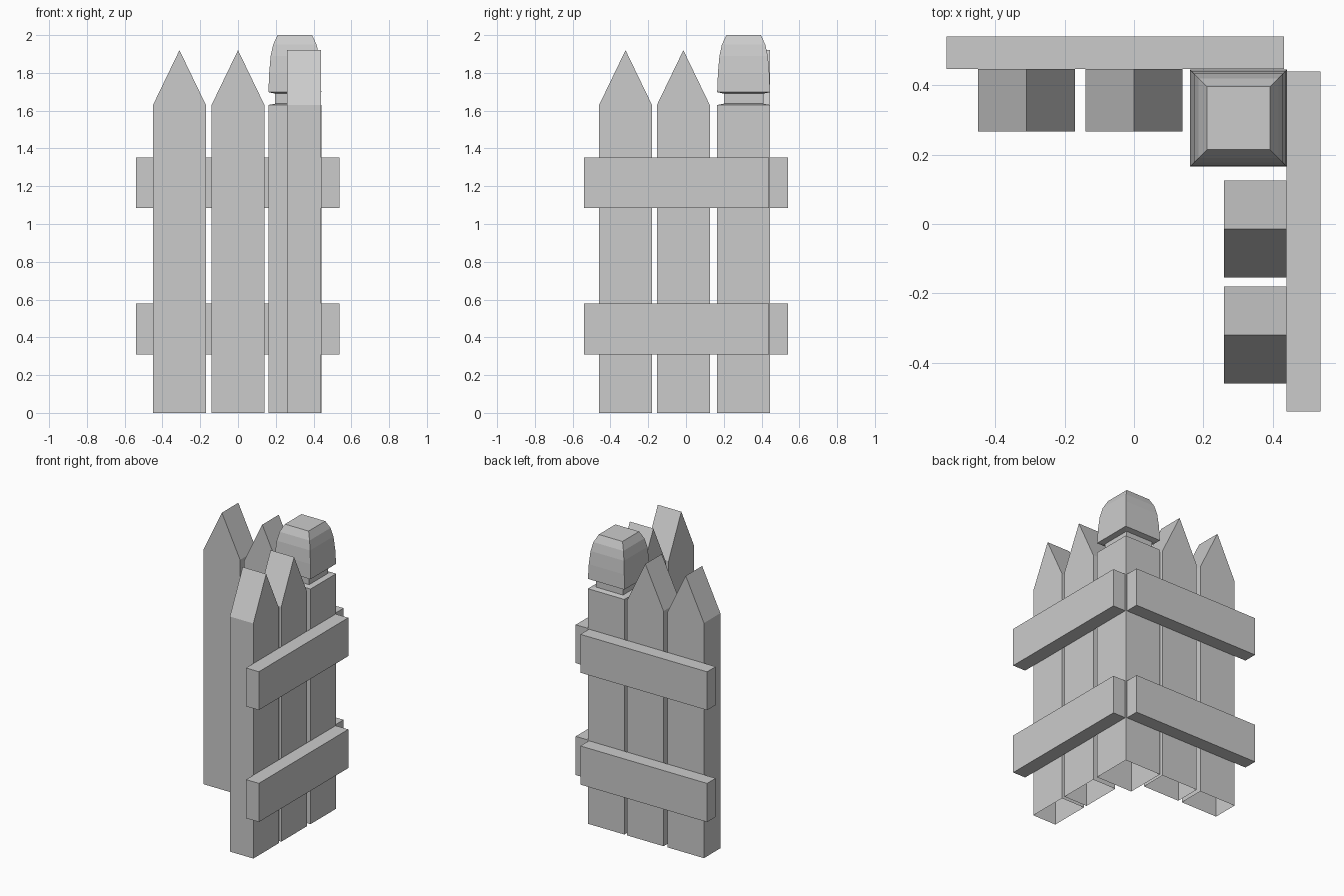
import bpy, bmesh
from mathutils import Vector

if "Cube" in bpy.data.objects:
    bpy.data.objects.remove(bpy.data.objects["Cube"])


def finish(name, bm, open_bottom=False):
    bmesh.ops.recalc_face_normals(bm, faces=bm.faces[:])
    if open_bottom:
        low = [f for f in bm.faces if all(v.co.z < 1e-5 for v in f.verts)]
        bmesh.ops.delete(bm, geom=low, context='FACES_ONLY')
    mesh = bpy.data.meshes.new(name)
    bm.to_mesh(mesh)
    bm.free()
    bpy.context.collection.objects.link(bpy.data.objects.new(name, mesh))


def rail(name, lo, hi):
    lo, hi = Vector(lo), Vector(hi)
    bm = bmesh.new()
    bmesh.ops.create_cube(bm, size=1)
    bmesh.ops.scale(bm, vec=hi - lo, verts=bm.verts)
    bmesh.ops.translate(bm, vec=(lo + hi) / 2, verts=bm.verts)
    finish(name, bm)


# Pointed board: the profile runs along x (back side) or y (right side)
def picket(name, centre, inner, outer, along_x):
    w = 0.14
    profile = [(-w, 0), (w, 0), (w, 1.63), (0, 1.92), (-w, 1.63)]
    bm = bmesh.new()
    pts = [(centre + u, inner, z) if along_x else (inner, centre + u, z)
           for u, z in profile]
    face = bm.faces.new([bm.verts.new(p) for p in pts])
    ext = bmesh.ops.extrude_face_region(bm, geom=[face], use_keep_orig=True)
    moved = [g for g in ext["geom"] if isinstance(g, bmesh.types.BMVert)]
    d = outer - inner
    bmesh.ops.translate(bm, vec=(0, d, 0) if along_x else (d, 0, 0), verts=moved)
    finish(name, bm, True)


# Square post lofted from (half width, height) rings
def post(name, cx, cy, rings):
    bm = bmesh.new()
    loops = [[bm.verts.new((cx + sx * h, cy + sy * h, z))
              for sx, sy in ((-1, -1), (1, -1), (1, 1), (-1, 1))] for h, z in rings]
    for a, b in zip(loops, loops[1:]):
        for i in range(4):
            j = (i + 1) % 4
            bm.faces.new((a[i], a[j], b[j], b[i]))
    bm.faces.new(loops[0])
    bm.faces.new(loops[-1])
    finish(name, bm, True)


# Pickets on both sides of the corner
for i, x in enumerate((-0.31, 0.0)):
    picket(f"back_picket_{i + 1}", x, 0.266, 0.446, True)
for i, y in enumerate((-0.32, -0.014)):
    picket(f"right_picket_{i + 1}", y, 0.26, 0.44, False)

# Horizontal rails on the outside
for level, z0, z1 in (("lower", 0.31, 0.578), ("upper", 1.086, 1.352)):
    rail(f"back_{level}_rail", (-0.54, 0.446, z0), (0.432, 0.54, z1))
    rail(f"right_{level}_rail", (0.44, -0.54, z0), (0.538, 0.44, z1))

# Corner post with neck and rounded cap
post("corner_post", 0.301, 0.305, [
    (0.14, 0), (0.14, 1.63), (0.104, 1.637), (0.104, 1.69), (0.14, 1.698),
    (0.136, 1.80), (0.128, 1.89), (0.115, 1.95), (0.091, 2.0)])
